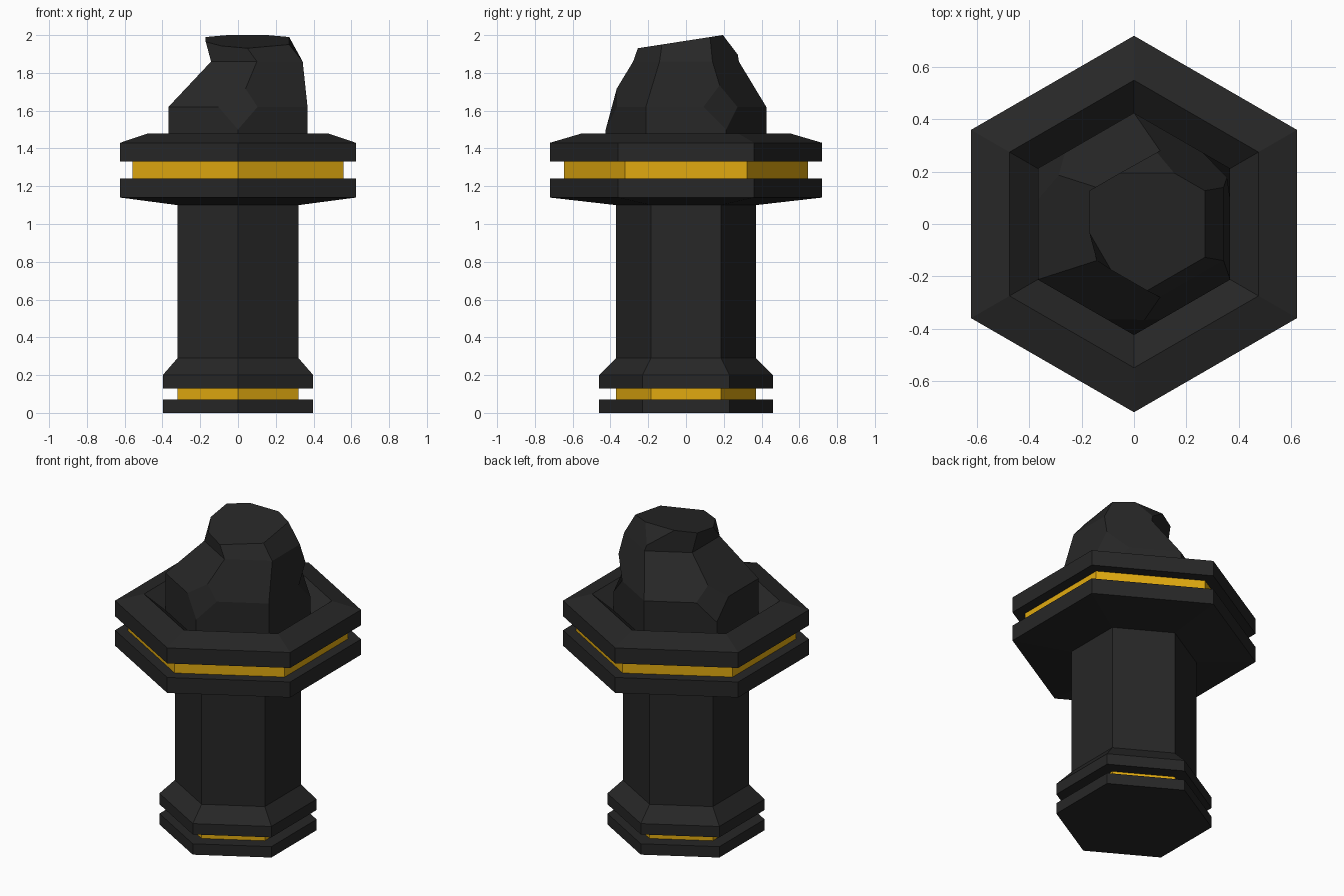
import bpy, bmesh, math

if "Cube" in bpy.data.objects:
    bpy.data.objects.remove(bpy.data.objects["Cube"])


def material(name, rgb):
    m = bpy.data.materials.new(name)
    m.diffuse_color = (*rgb, 1)
    m.use_nodes = True
    m.node_tree.nodes["Principled BSDF"].inputs["Base Color"].default_value = m.diffuse_color
    return m


DARK = material("dark_stone", (0.02, 0.02, 0.02))
GOLD = material("gold", (0.75, 0.40, 0.005))


def hex_ring(bm, r, z, cx=0.0, tilt=0.0):
    """Six vertices, points towards -y and +y, optionally shifted and tilted."""
    ring = []
    for i in range(6):
        a = math.radians(-90 + 60 * i)
        y = r * math.sin(a)
        ring.append(bm.verts.new((cx + r * math.cos(a), y, z + tilt * y)))
    return ring


def hex_part(name, rings, mat, bevels=()):
    """Loft hexagon rings, cap the ends and chip chosen corners (ring, corner)."""
    bm = bmesh.new()
    loops = [hex_ring(bm, *r) for r in rings]
    for a, b in zip(loops, loops[1:]):
        for i in range(6):
            j = (i + 1) % 6
            bm.faces.new((a[i], a[j], b[j], b[i]))
    bm.faces.new(loops[0][::-1])
    bm.faces.new(loops[-1])
    for ring, corner in bevels:
        bmesh.ops.bevel(bm, geom=[loops[ring][corner]], offset=0.12,
                        offset_type='OFFSET', segments=1, profile=0.5,
                        affect='VERTICES', clamp_overlap=True)
    bmesh.ops.remove_doubles(bm, verts=bm.verts[:], dist=0.0005)
    bmesh.ops.recalc_face_normals(bm, faces=bm.faces[:])
    me = bpy.data.meshes.new(name)
    bm.to_mesh(me)
    bm.free()
    me.materials.append(mat)
    ob = bpy.data.objects.new(name, me)
    bpy.context.collection.objects.link(ob)
    return ob


# Foot and its inset gold band
hex_part("foot_plate", [(0.46, 0), (0.46, 0.07)], DARK)
hex_part("foot_band", [(0.37, 0.07), (0.37, 0.13)], GOLD)

# Column flaring into the lower half of the head
hex_part("column", [(0.46, 0.13), (0.46, 0.20), (0.37, 0.29), (0.37, 1.10),
                    (0.72, 1.14), (0.72, 1.24)], DARK)

# Gold band around the head
hex_part("head_band", [(0.645, 1.24), (0.645, 1.33)], GOLD)

# Upper rim with a sunken bowl
hex_part("rim", [(0.72, 1.33), (0.72, 1.43), (0.55, 1.48), (0.425, 1.38)], DARK)

# Chipped, leaning rock sitting in the bowl
hex_part("rock", [(0.425, 1.38), (0.425, 1.62), (0.28, 1.86, 0.10),
                  (0.255, 1.97, 0.05, 0.155)], DARK,
         bevels=[(1, 0), (1, 2), (1, 4), (3, 3), (3, 5)])
